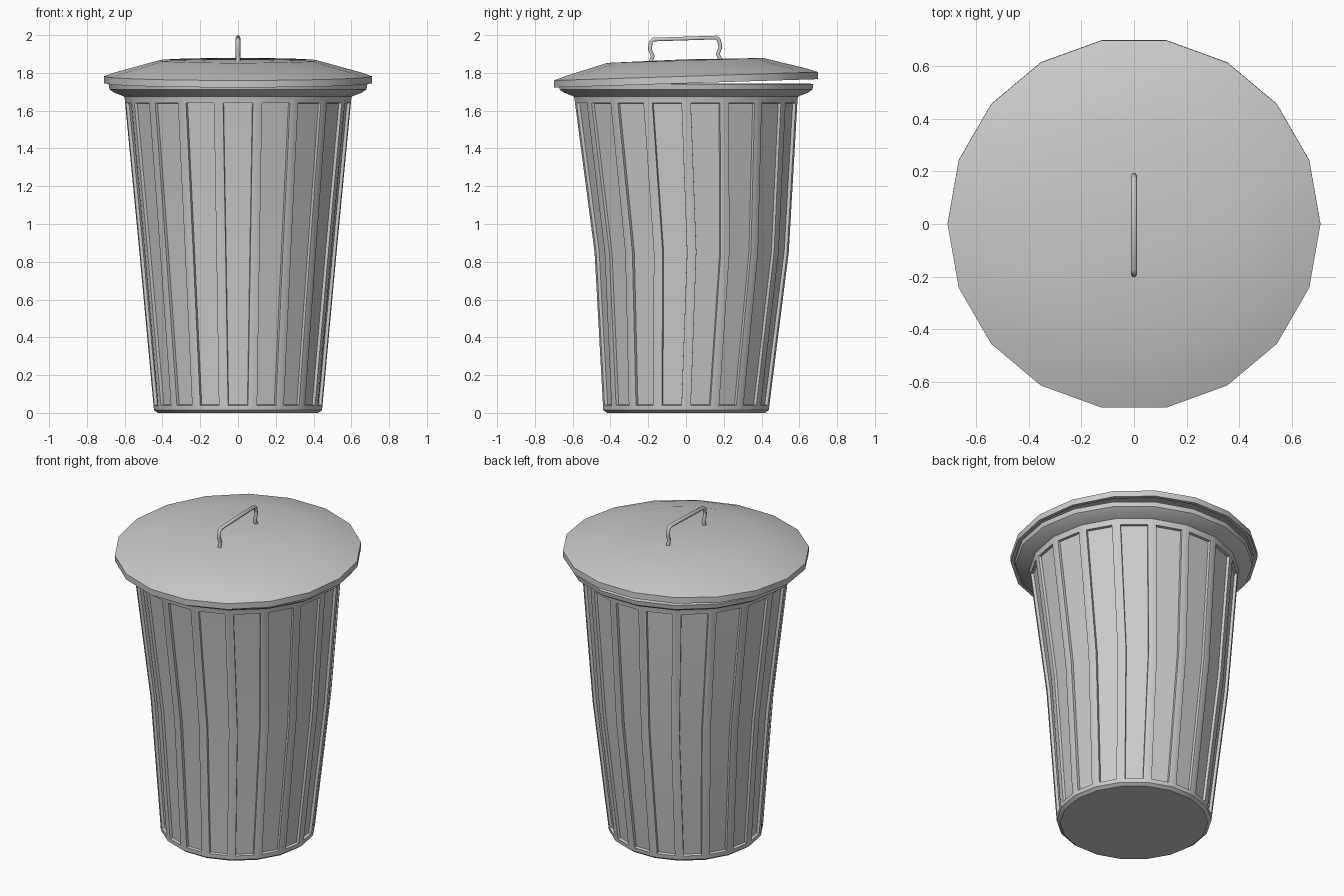
import bpy, bmesh
from math import sin, cos, pi, radians
from mathutils import Matrix

if "Cube" in bpy.data.objects:
    bpy.data.objects.remove(bpy.data.objects["Cube"])

SIDES = 18


def lathe(bm, profile):
    """Revolve (radius, z, y_shift) rows; returns a list of face bands."""
    rings = []
    for r, z, dy in profile:
        if r == 0:
            rings.append([bm.verts.new((0, dy, z))] * SIDES)
        else:
            rings.append([bm.verts.new((r * cos(2 * pi * i / SIDES),
                                        r * sin(2 * pi * i / SIDES) + dy, z))
                          for i in range(SIDES)])
    bands = []
    for a, b in zip(rings, rings[1:]):
        band = []
        for i in range(SIDES):
            j = (i + 1) % SIDES
            quad = list(dict.fromkeys((a[i], a[j], b[j], b[i])))
            band.append(bm.faces.new(quad))
        bands.append(band)
    bmesh.ops.recalc_face_normals(bm, faces=bm.faces)
    return bands


def finish(bm, name):
    mesh = bpy.data.meshes.new(name)
    bm.to_mesh(mesh)
    bm.free()
    ob = bpy.data.objects.new(name, mesh)
    bpy.context.collection.objects.link(ob)
    bpy.ops.object.select_all(action='DESELECT')
    ob.select_set(True)
    bpy.context.view_layer.objects.active = ob
    bpy.ops.object.shade_smooth_by_angle(angle=radians(30))
    return ob


# Can: tapered hollow body with a dented middle and a flared rim
bm = bmesh.new()
bands = lathe(bm, [
    (0, 0, 0), (0.425, 0, 0), (0.445, 0.015, 0),
    (0.522, 0.85, 0.03), (0.60, 1.665, 0),
    (0.603, 1.675, 0), (0.655, 1.695, 0), (0.68, 1.712, 0), (0.685, 1.74, 0),
    (0.66, 1.745, 0), (0.60, 1.735, 0),
    (0.565, 1.66, 0), (0.487, 0.85, 0.03), (0.41, 0.03, 0), (0, 0.03, 0)])

# Recessed panel on every side of the can
for lower, upper in zip(bands[2], bands[3]):
    panel = [lower, upper]
    bmesh.ops.inset_region(bm, faces=panel, thickness=0.025, depth=0,
                           use_even_offset=True)
    bmesh.ops.inset_region(bm, faces=panel, thickness=0.003, depth=-0.016,
                           use_even_offset=True)
finish(bm, "can_body")

# Lid: shallow hollow dome with a short skirt, sitting slightly tilted
pivot = Matrix.Translation((0, 0, 1.78))
tilt = pivot @ Matrix.Rotation(radians(1.8), 4, 'X') @ pivot.inverted()
bm = bmesh.new()
lathe(bm, [
    (0, 1.872, 0), (0.42, 1.866, 0), (0.65, 1.803, 0), (0.71, 1.782, 0),
    (0.71, 1.745, 0), (0.69, 1.745, 0), (0.685, 1.77, 0),
    (0.41, 1.846, 0), (0, 1.852, 0)])
bm.transform(tilt)
finish(bm, "lid")

# Handle: bent rod running front to back on the lid
half = [(0.187, 1.858), (0.172, 1.895), (0.187, 1.93),
        (0.180, 1.970), (0.166, 1.982)]
path = [(-y, z) for y, z in half] + half[::-1]
curve = bpy.data.curves.new("handle", 'CURVE')
curve.dimensions = '3D'
curve.bevel_depth = 0.012
curve.bevel_resolution = 1
curve.use_fill_caps = True
spline = curve.splines.new('POLY')
spline.points.add(len(path) - 1)
for p, (y, z) in zip(spline.points, path):
    p.co = (0, y, z, 1)
curve.transform(tilt)
handle = bpy.data.objects.new("handle", curve)
bpy.context.collection.objects.link(handle)
